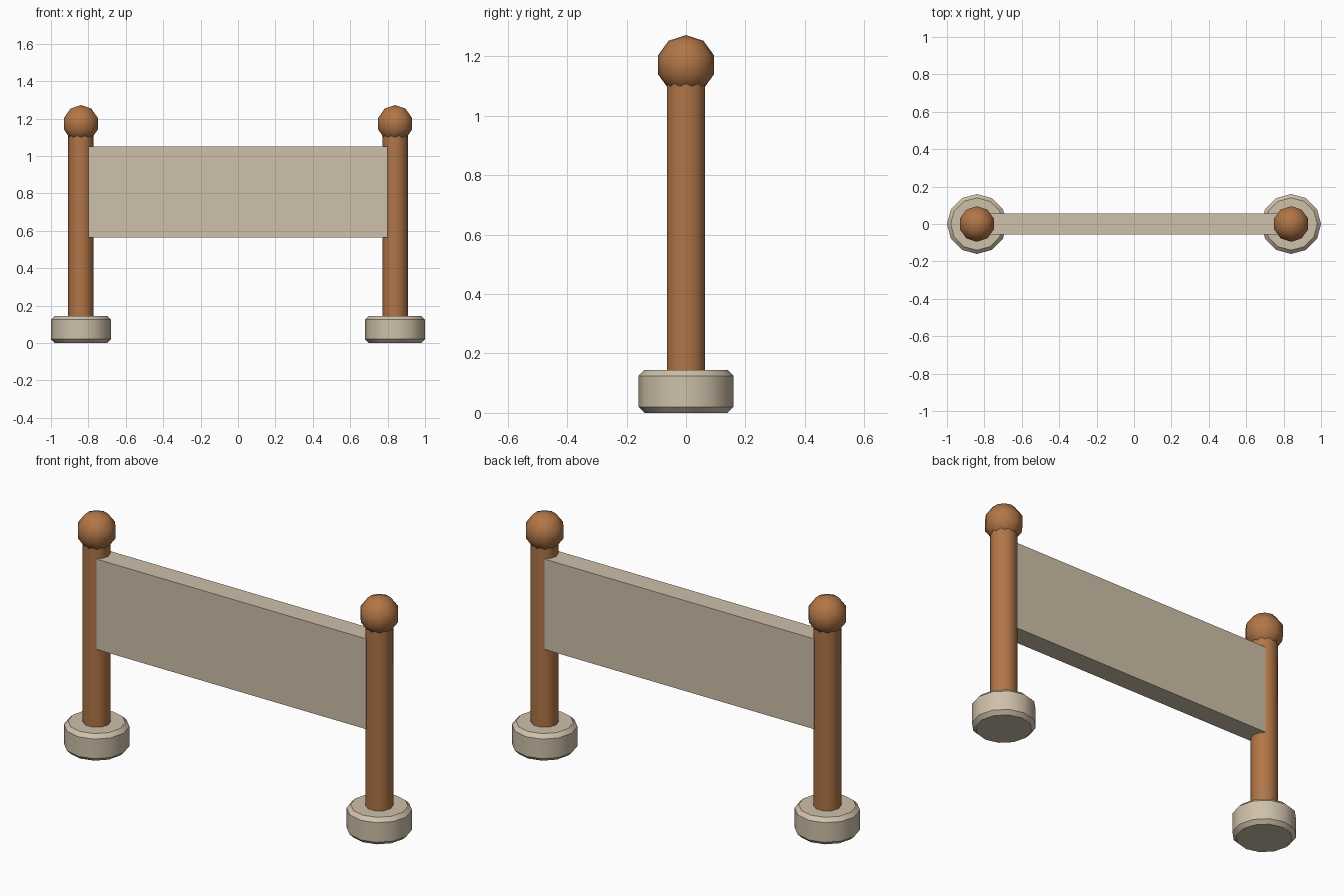
import bpy, math

if "Cube" in bpy.data.objects:
    bpy.data.objects.remove(bpy.data.objects["Cube"])

def material(name, rgb):
    m = bpy.data.materials.new(name)
    m.diffuse_color = (*rgb, 1)
    m.use_nodes = True
    m.node_tree.nodes["Principled BSDF"].inputs["Base Color"].default_value = m.diffuse_color
    return m

wood = material("warm_brown", (0.44, 0.18, 0.063))
stone = material("pale_beige", (0.62, 0.53, 0.40))

def finish(name, mat, smooth=True):
    ob = bpy.context.object
    ob.name = name
    ob.data.materials.append(mat)
    if smooth:
        bpy.ops.object.shade_smooth_by_angle(angle=math.radians(40))
    return ob

def lathe(name, profile, sides, x, mat):
    """Closed solid turned around a vertical axis at x; profile is (radius, z) from bottom to top."""
    verts, faces = [], []
    for r, z in profile:
        for i in range(sides):
            a = 2 * math.pi * i / sides
            verts.append((r * math.cos(a), r * math.sin(a), z))
    for k in range(len(profile) - 1):
        for i in range(sides):
            j = (i + 1) % sides
            faces.append((k * sides + i, k * sides + j, (k + 1) * sides + j, (k + 1) * sides + i))
    faces.append(tuple(reversed(range(sides))))
    faces.append(tuple(range((len(profile) - 1) * sides, len(profile) * sides)))
    me = bpy.data.meshes.new(name)
    me.from_pydata(verts, [], faces)
    ob = bpy.data.objects.new(name, me)
    bpy.context.collection.objects.link(ob)
    ob.location.x = x
    bpy.ops.object.select_all(action='DESELECT')
    ob.select_set(True)
    bpy.context.view_layer.objects.active = ob
    return finish(name, mat)

for side, label in ((-1, "left"), (1, "right")):
    x = 0.84 * side
    # chamfered round foot
    lathe(label + "_foot", [(0.14, 0), (0.16, 0.02), (0.16, 0.125), (0.14, 0.145)], 12, x, stone)
    # post
    lathe(label + "_post", [(0.068, 0.13), (0.068, 1.12)], 10, x, wood)
    # ball finial
    bpy.ops.mesh.primitive_uv_sphere_add(segments=10, ring_count=5, radius=0.1, location=(x, 0, 1.172))
    finish(label + "_finial", wood)

# board between the posts
bpy.ops.mesh.primitive_cube_add(size=1, location=(0, 0, 0.8075))
bpy.context.object.scale = (1.60, 0.114, 0.485)
bpy.ops.object.transform_apply(location=False, rotation=False, scale=True)
finish("board", stone, smooth=False)
